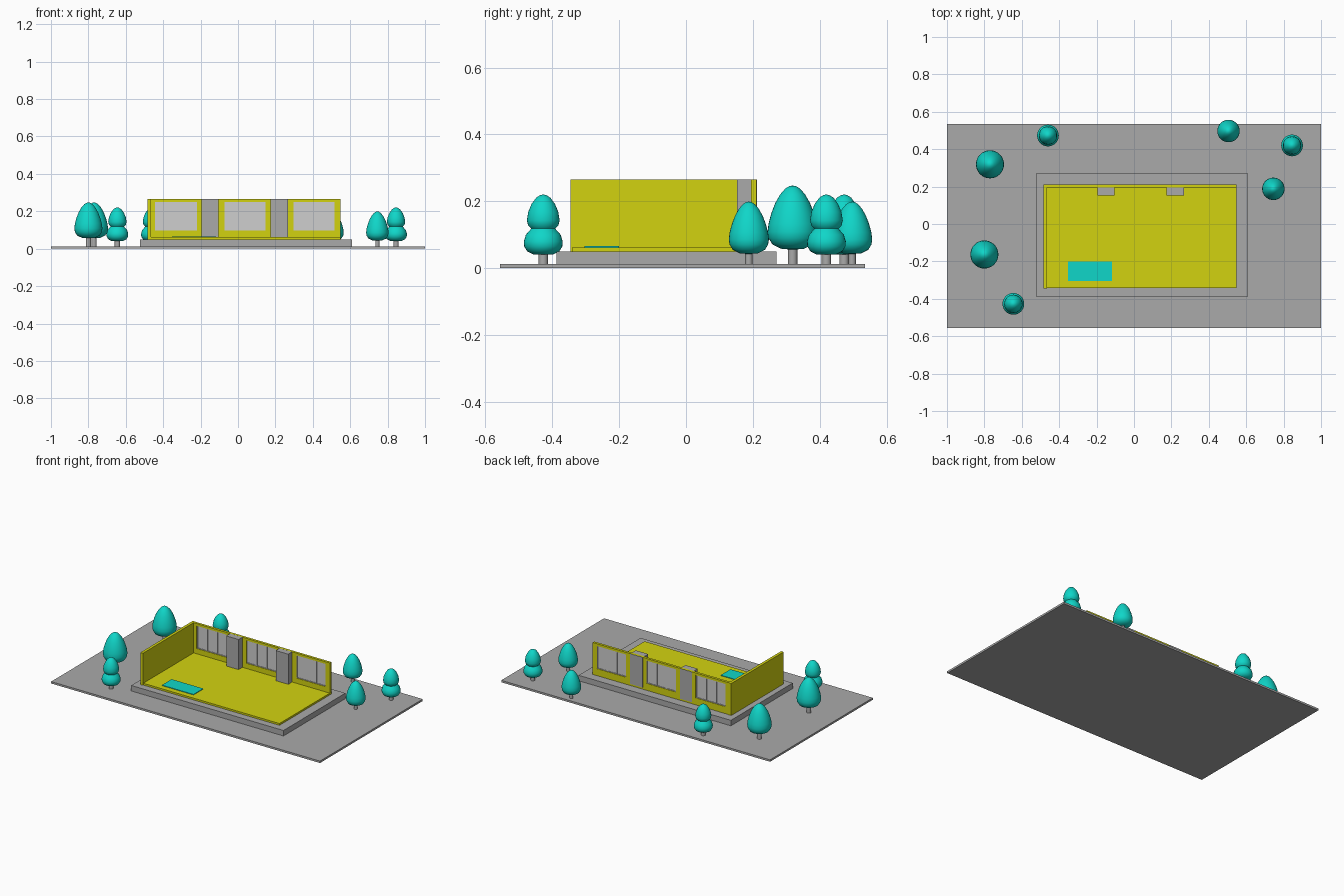
import bpy, bmesh, math

if "Cube" in bpy.data.objects:
    bpy.data.objects.remove(bpy.data.objects["Cube"])


def material(name, rgb):
    m = bpy.data.materials.new(name)
    m.diffuse_color = (*rgb, 1)
    m.use_nodes = True
    m.node_tree.nodes["Principled BSDF"].inputs["Base Color"].default_value = m.diffuse_color
    return m


GREY = material("concrete_grey", (0.40, 0.40, 0.40))
PALE = material("glass_pale_grey", (0.62, 0.62, 0.62))
YELLOW = material("wall_yellow", (0.65, 0.65, 0.005))
TEAL = material("teal", (0.005, 0.67, 0.58))


def finish(name, bm, mat):
    bmesh.ops.recalc_face_normals(bm, faces=bm.faces)
    me = bpy.data.meshes.new(name)
    bm.to_mesh(me)
    bm.free()
    me.materials.append(mat)
    ob = bpy.data.objects.new(name, me)
    bpy.context.collection.objects.link(ob)
    return ob


def boxes(name, mat, *bounds):
    """One object made of boxes given as (x0, x1, y0, y1, z0, z1)."""
    bm = bmesh.new()
    for x0, x1, y0, y1, z0, z1 in bounds:
        vs = bmesh.ops.create_cube(bm, size=1)["verts"]
        for v in vs:
            v.co = (x1 if v.co.x > 0 else x0,
                    y1 if v.co.y > 0 else y0,
                    z1 if v.co.z > 0 else z0)
    return finish(name, bm, mat)


def lathe(name, mat, profile, x, y, sides=32):
    """Smooth solid of revolution from (radius, z) points."""
    bm = bmesh.new()
    vs = [bm.verts.new((r, 0, z)) for r, z in profile]
    es = [bm.edges.new(p) for p in zip(vs, vs[1:])]
    bmesh.ops.spin(bm, geom=vs + es, cent=(0, 0, 0), axis=(0, 0, 1),
                   angle=2 * math.pi, steps=sides)
    bmesh.ops.remove_doubles(bm, verts=bm.verts, dist=1e-5)
    ob = finish(name, bm, mat)
    ob.location = (x, y, 0)
    bpy.ops.object.select_all(action='DESELECT')
    ob.select_set(True)
    bpy.context.view_layer.objects.active = ob
    bpy.ops.object.shade_smooth_by_angle(angle=math.radians(45))
    return ob


# Ground, plinth and floor
boxes("ground_slab", GREY, (-1, 1, -0.557, 0.535, 0, 0.013))
boxes("plinth", GREY, (-0.523, 0.61, -0.388, 0.27, 0.013, 0.05))
boxes("floor", YELLOW, (-0.466, 0.547, -0.341, 0.21, 0.05, 0.062))
boxes("pool", TEAL, (-0.353, -0.118, -0.304, -0.201, 0.062, 0.066))

# Left side wall
TOP = 0.265
boxes("left_wall", YELLOW, (-0.485, -0.466, -0.345, 0.212, 0.05, TOP))

# Back wall: solid piers, with sill and lintel at each window opening
Y0, Y1, Z0, SILL, HEAD = 0.194, 0.211, 0.061, 0.097, 0.25
windows = [(-0.443, -0.22), (-0.072, 0.147), (0.298, 0.516)]
parts, left = [], -0.466
for a, b in windows:
    parts += [(left, a, Y0, Y1, Z0, TOP),
              (a, b, Y0, Y1, Z0, SILL),
              (a, b, Y0, Y1, HEAD, TOP)]
    left = b
parts.append((left, 0.547, Y0, Y1, Z0, TOP))
boxes("back_wall", YELLOW, *parts)

# Three-pane windows: glass, border and mullions
for i, (a, b) in enumerate(windows, 1):
    boxes(f"window_glass_{i}", PALE, (a, b, 0.2, 0.205, SILL, HEAD))
    w, t = b - a, 0.004
    bars = [(a + k * w / 3 - t, a + k * w / 3 + t, 0.197, 0.208, SILL, HEAD)
            for k in (1, 2)]
    bars += [(a, a + t, 0.197, 0.208, SILL, HEAD),
             (b - t, b, 0.197, 0.208, SILL, HEAD),
             (a, b, 0.197, 0.208, SILL, SILL + t),
             (a, b, 0.197, 0.208, HEAD - t, HEAD)]
    boxes(f"window_frame_{i}", PALE, *bars)

# Pillars pass through the back wall
for i, (a, b) in enumerate([(-0.194, -0.103), (0.174, 0.267)], 1):
    boxes(f"pillar_{i}", GREY, (a, b, 0.153, Y1 + 0.001, Z0, TOP - 0.0005))

# Trees: egg-shaped and two-tier crowns on short trunks
EGG = [(0, 0), (0.45, 0.015), (0.8, 0.08), (0.96, 0.18), (1, 0.28), (0.96, 0.41),
       (0.85, 0.57), (0.69, 0.73), (0.5, 0.86), (0.3, 0.95), (0.14, 0.99), (0, 1)]
TIERS = [(0, 0.04), (0.03, 0.041), (0.048, 0.05), (0.057, 0.065), (0.058, 0.08),
         (0.052, 0.1), (0.036, 0.118), (0.045, 0.127), (0.049, 0.143), (0.045, 0.168),
         (0.035, 0.192), (0.021, 0.211), (0.008, 0.219), (0, 0.22)]


def egg(radius, bottom, top):
    return [(r * radius, bottom + t * (top - bottom)) for r, t in EGG]


BIG, SMALL = egg(0.075, 0.055, 0.247), egg(0.06, 0.042, 0.199)
trees = [(-0.77, 0.319, BIG), (-0.80, -0.163, BIG),
         (0.505, 0.497, SMALL), (0.745, 0.188, SMALL),
         (-0.46, 0.473, TIERS), (0.845, 0.42, TIERS), (-0.645, -0.427, TIERS)]
for i, (x, y, crown) in enumerate(trees, 1):
    r = 0.014 if crown is not SMALL else 0.011
    lathe(f"tree_crown_{i}", TEAL, crown, x, y)
    lathe(f"tree_trunk_{i}", GREY, [(0, 0.012), (r, 0.012), (r, 0.07), (0, 0.07)],
          x, y, 16)
